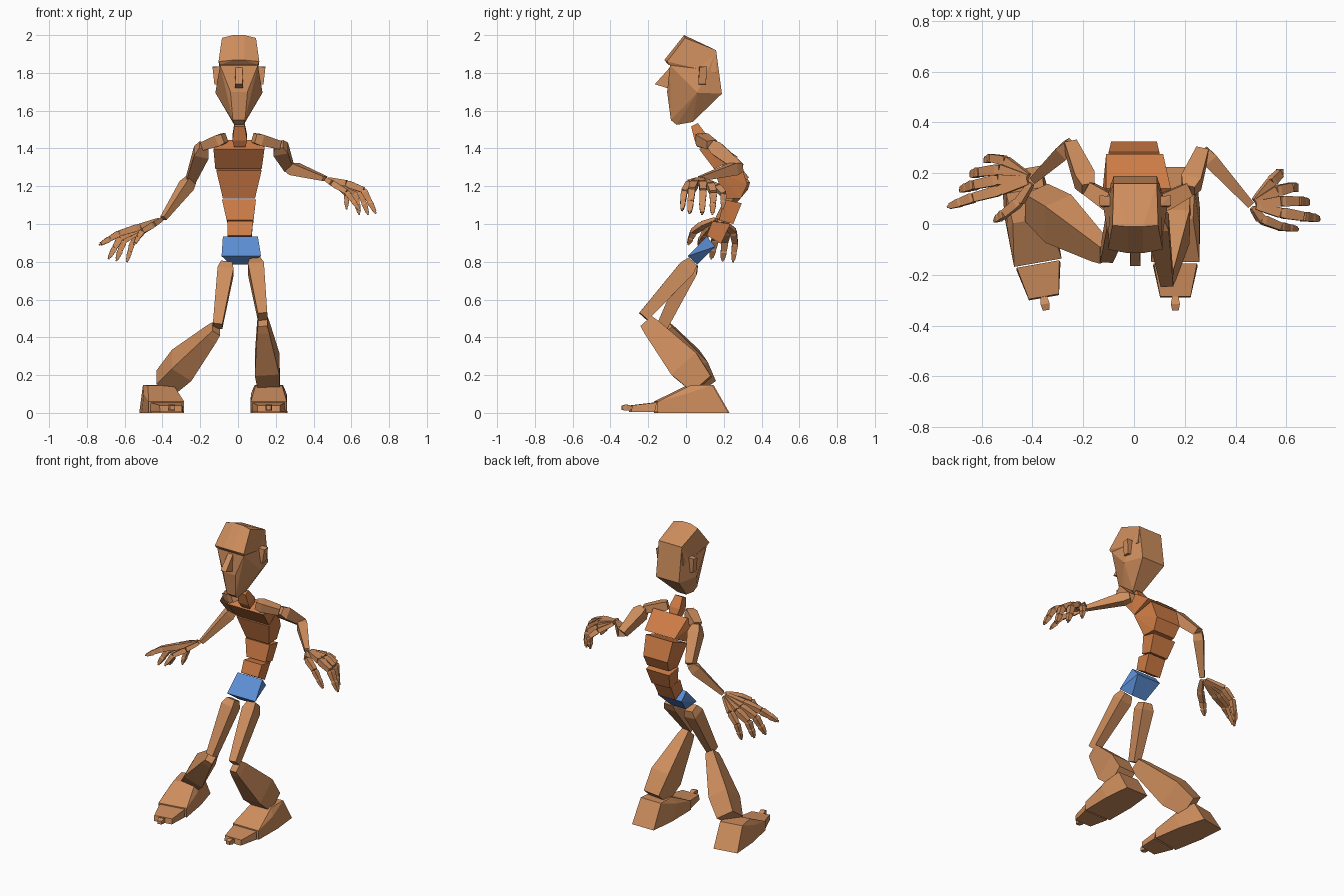
import bpy, bmesh, math
from mathutils import Vector, Matrix


def mat(name, rgb):
    m = bpy.data.materials.new(name)
    m.diffuse_color = (*rgb, 1)
    return m


SKIN = mat("skin", (0.62, 0.27, 0.11))
TORSO = mat("torso_orange", (0.62, 0.20, 0.06))
BLUE = mat("blue", (0.11, 0.28, 0.68))


def solid(name, groups, material=SKIN, xf=None):
    """One object made of faceted convex blocks, one per point group."""
    bm = bmesh.new()
    for pts in groups:
        vs = [bm.verts.new(p) for p in pts]
        r = bmesh.ops.convex_hull(bm, input=vs, use_existing_faces=False)
        junk = {v for k in ("geom_interior", "geom_unused") for v in r[k]
                if isinstance(v, bmesh.types.BMVert)}
        bmesh.ops.delete(bm, geom=list(junk), context='VERTS')
    bmesh.ops.dissolve_limit(bm, angle_limit=0.02, verts=bm.verts[:], edges=bm.edges[:])
    bmesh.ops.recalc_face_normals(bm, faces=bm.faces[:])
    if xf:
        bm.transform(xf)
    me = bpy.data.meshes.new(name)
    bm.to_mesh(me)
    bm.free()
    me.materials.append(material)
    ob = bpy.data.objects.new(name, me)
    bpy.context.collection.objects.link(ob)
    return ob


def mirror(pts):
    return [(s * x, y, z) for x, y, z in pts for s in (1, -1)]


def bone(a, b, profile, ref=(1, 0, 0)):
    """Rectangular sections (t, width, depth) along a to b."""
    a, b = Vector(a), Vector(b)
    ax = (b - a).normalized()
    ref = Vector(ref)
    side = (ref - ax * ref.dot(ax)).normalized()
    dep = ax.cross(side)
    return [a.lerp(b, t) + side * (i * w / 2) + dep * (j * d / 2)
            for t, w, d in profile for i in (-1, 1) for j in (-1, 1)]


def block(name, sections, material=TORSO):
    """Block from a side outline of (y, z, x_min, x_max)."""
    solid(name, [[(x, y, z) for y, z, x0, x1 in sections for x in (x0, x1)]], material)


# Head: cranium with brow, face, nose, ears
shift = Matrix.Translation((0.005, 0, 0))
solid("cranium", [mirror([(.09, -.005, 1.985), (.03, -.01, 2.0), (.085, .16, 1.92),
      (.108, -.1, 1.86), (.03, -.115, 1.868), (.1, -.092, 1.842), (.1, .02, 1.83),
      (.098, .16, 1.8)])], xf=shift)
solid("face", [mirror([(.1, -.085, 1.84), (.085, .16, 1.915), (.125, .06, 1.695),
      (.085, .19, 1.69), (.045, -.1, 1.7), (.032, -.08, 1.55), (.025, -.05, 1.525),
      (.032, .035, 1.54)])], xf=shift)
solid("nose", [mirror([(.018, -.08, 1.835), (.02, -.165, 1.74), (.022, -.085, 1.715)])],
      xf=shift)
for s, n in ((1, "left"), (-1, "right")):
    solid(n + "_ear", [[(s * x, y, z) for x, y, z in (
        (.09, .07, 1.735), (.09, .105, 1.735), (.09, .07, 1.835), (.09, .11, 1.835),
        (.13, .065, 1.74), (.13, .105, 1.74), (.14, .072, 1.83), (.14, .112, 1.835))]], xf=shift)

# Torso blocks from neck down to pelvis
solid("neck", [bone((.01, .095, 1.42), (.008, .045, 1.525),
      [(0, .06, .06), (.35, .078, .07), (1, .055, .04)])], TORSO)
block("upper_chest", [(.07, 1.395, -.13, .14), (.14, 1.445, -.11, .145),
      (.15, 1.29, -.12, .125), (.275, 1.355, -.11, .115)])
block("lower_chest", [(.15, 1.283, -.115, .125), (.283, 1.335, -.1, .1),
      (.325, 1.21, -.09, .09), (.2, 1.135, -.08, .09), (.29, 1.135, -.075, .085)])
block("belly", [(.2, 1.13, -.085, .095), (.295, 1.11, -.08, .09),
      (.25, 1.0, -.055, .08), (.175, 1.02, -.06, .082)])
block("waist", [(.14, 1.015, -.055, .08), (.235, 1.0, -.052, .078),
      (.185, .895, -.05, .07), (.11, .94, -.055, .072)])
block("pelvis", [(.11, .935, -.08, .105), (.155, .88, -.075, .1),
      (.06, .785, -.04, .065), (.01, .83, -.087, .122)], BLUE)

# Arms: collar bone, upper arm, forearm
ARMS = {
    "left": [(.085, .07, 1.455), (.215, .135, 1.42), (.27, .285, 1.30), (.46, .075, 1.24)],
    "right": [(-.07, .07, 1.455), (-.18, .14, 1.415), (-.25, .31, 1.235), (-.395, .175, 1.03)],
}
for n, (collar, shoulder, elbow, wrist) in ARMS.items():
    solid(n + "_collar_bone", [bone(collar, shoulder,
          [(0, .045, .05), (.25, .07, .06), (1, .055, .045)], (0, 1, 0))])
    solid(n + "_upper_arm", [bone(shoulder, elbow,
          [(0, .05, .05), (.2, .08, .075), (1, .05, .05)])])
    solid(n + "_forearm", [bone(elbow, wrist,
          [(0, .045, .05), (.15, .065, .06), (1, .025, .03)], (0, 0, 1))])

# Hands: each finger is knuckle, middle joint and tip, starting at the wrist
FINGERS = {
    "left": {
        "thumb": [(.50, .02, 1.215), (.575, -.01, 1.17), (.64, -.02, 1.08)],
        "index": [(.575, .045, 1.215), (.665, .03, 1.18), (.725, .02, 1.065)],
        "middle": [(.575, .09, 1.215), (.645, .09, 1.175), (.685, .085, 1.06)],
        "ring": [(.56, .13, 1.205), (.62, .145, 1.165), (.64, .14, 1.06)],
        "little": [(.54, .165, 1.195), (.575, .2, 1.16), (.575, .195, 1.09)],
    },
    "right": {
        "thumb": [(-.45, .09, .995), (-.51, .04, .96), (-.545, .015, .90)],
        "index": [(-.52, .135, .985), (-.63, .105, .95), (-.725, .07, .895)],
        "middle": [(-.53, .175, .975), (-.625, .155, .925), (-.68, .135, .825)],
        "ring": [(-.525, .215, .965), (-.605, .205, .91), (-.64, .195, .815)],
        "little": [(-.505, .25, .96), (-.56, .26, .90), (-.585, .25, .81)],
    },
}
for n, hand in FINGERS.items():
    wrist = Vector(ARMS[n][3])
    for f, pts in hand.items():
        k, m, t = (Vector(p) for p in pts)
        start = wrist.lerp(k, .18)
        w = .036 if f in ("thumb", "little") else .042
        half = m.lerp(t, .52)
        parts = [(start, k, .7, .95), (k, m, 1, .85), (m, half, .92, .75), (half, t, .8, .5)]
        groups = [bone(a, b, [(0, w * p * .8, w * p * .7), (.2, w * p, w * p * .9),
                              (1, w * q, w * q * .85)], (0, 1, 0)) for a, b, p, q in parts]
        d = (t - half).normalized()
        groups.append(bone(t, t + d * .012, [(0, .012, .012), (1, .009, .009)], (0, 1, 0)))
        solid(f"{n}_{f}_finger", groups)

# Legs: thigh and heavy shin
LEGS = {
    "left": [(.09, .035, .80), (.13, -.225, .51), (.13, -.21, .485), (.165, .085, .15)],
    "right": [(-.06, .035, .79), (-.108, -.125, .46), (-.115, -.115, .445), (-.385, .085, .16)],
}
for n, (hip, knee, shin_top, ankle) in LEGS.items():
    solid(n + "_thigh", [bone(hip, knee,
          [(0, .06, .06), (.12, .085, .09), (1, .05, .06)])])
    solid(n + "_shin", [bone(shin_top, ankle,
          [(0, .05, .08), (.1, .065, .1), (.68, .13, .175), (1, .115, .13)])])

# Feet with toe block and small toe tip
FOOT = [(.08, .225, 0), (.075, .14, .148), (.07, .02, .145), (.095, .0, .1),
        (.095, -.15, .06), (.095, -.15, 0), (.098, .05, 0)]
TOE = [(.085, -.155, .055), (.088, -.165, .005), (.06, -.285, .04), (.06, -.29, .005)]
TIP = [(.012, -.285, .035), (.012, -.285, .015), (.018, -.315, .045), (.018, -.315, .012),
       (.013, -.34, .038), (.013, -.34, .016)]
for n, loc, ang in (("left", (.163, 0, 0), 0), ("right", (-.405, -.005, 0), 10)):
    xf = Matrix.Translation(loc) @ Matrix.Rotation(math.radians(ang), 4, 'Z')
    solid(n + "_foot", [mirror(FOOT)], xf=xf)
    solid(n + "_toes", [mirror(TOE), mirror(TIP)], xf=xf)
